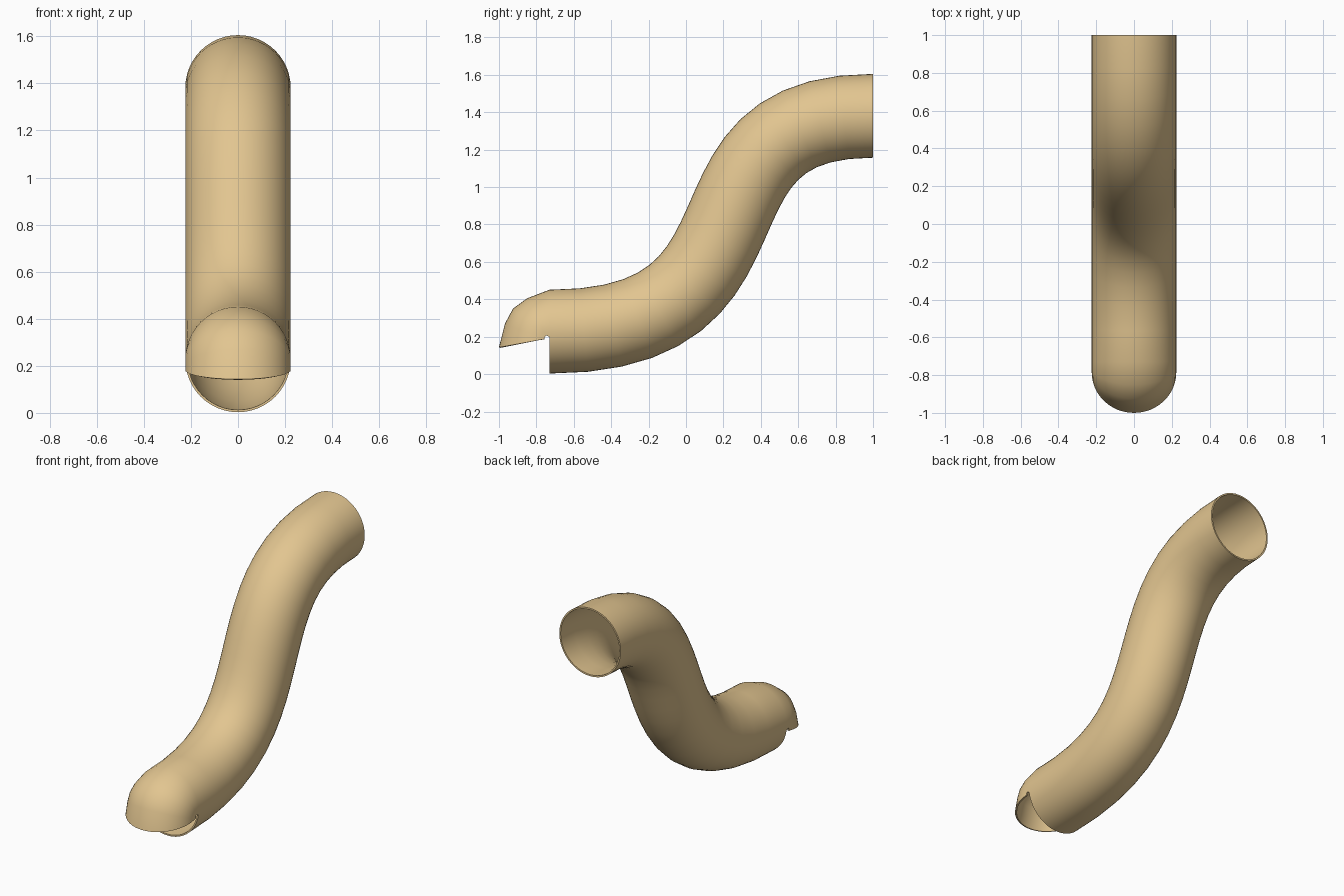
import bpy, bmesh
from math import sin, cos, tau
from mathutils import Vector
from mathutils.geometry import interpolate_bezier

if "Cube" in bpy.data.objects:
    bpy.data.objects.remove(bpy.data.objects["Cube"])

R, SIDES, STEPS = 0.224, 48, 20
HALF = SIDES // 4 + 1          # hood wraps slightly past the pipe's sides

bm = bmesh.new()


def ring_point(center, up, k):
    a = tau * k / SIDES
    return center + up * cos(a) + Vector((R * sin(a), 0, 0))


def bridge(a, b, closed):
    n = len(a)
    for i in range(n if closed else n - 1):
        j = (i + 1) % n
        bm.faces.new((a[i], a[j], b[j], b[i]))


# S-bend pipe: one cubic curve swept with a round section
p = [Vector(v) for v in ((0, -0.73, 0.227), (0, 0.595, 0.227),
                         (0, -0.115, 1.381), (0, 1, 1.381))]
path = interpolate_bezier(*p, STEPS + 1)
rings = []
for i, c in enumerate(path):
    if i in (0, STEPS):
        t = Vector((0, 1, 0))
    else:
        t = (path[i + 1] - path[i - 1]).normalized()
    up = Vector((0, -t.z, t.y)) * R
    rings.append([bm.verts.new(ring_point(c, up, k)) for k in range(SIDES)])
for a, b in zip(rings, rings[1:]):
    bridge(a, b, True)

# Hood: half elbow curling down over the lower mouth (center y,z / crown y,z)
sections = [(-0.76, 0.230, -0.85, 0.405), (-0.775, 0.215, -0.925, 0.350),
            (-0.78, 0.195, -0.968, 0.270), (-0.785, 0.182, -1.0, 0.143)]
prev = [rings[0][k % SIDES] for k in range(-HALF, HALF + 1)]
for cy, cz, ty, tz in sections:
    c = Vector((0, cy, cz))
    up = Vector((0, ty, tz)) - c
    cur = [bm.verts.new(ring_point(c, up, k)) for k in range(-HALF, HALF + 1)]
    bridge(cur, prev, False)
    prev = cur

bmesh.ops.recalc_face_normals(bm, faces=bm.faces)
# Make sure normals face outward
top = max(bm.faces, key=lambda f: f.calc_center_median().z)
if top.normal.z < 0:
    bmesh.ops.reverse_faces(bm, faces=bm.faces)

mesh = bpy.data.meshes.new("hooded_pipe")
bm.to_mesh(mesh)
bm.free()
pipe = bpy.data.objects.new("hooded_pipe", mesh)
bpy.context.collection.objects.link(pipe)

# Thin wall
wall = pipe.modifiers.new("wall", 'SOLIDIFY')
wall.thickness = 0.01
wall.offset = -1

mat = bpy.data.materials.new("tan")
mat.diffuse_color = (0.76, 0.56, 0.28, 1)
mat.use_nodes = True
mat.node_tree.nodes["Principled BSDF"].inputs["Base Color"].default_value = mat.diffuse_color
mesh.materials.append(mat)

bpy.context.view_layer.objects.active = pipe
pipe.select_set(True)
bpy.ops.object.modifier_apply(modifier="wall")
bpy.ops.object.shade_smooth_by_angle(angle=0.75)
